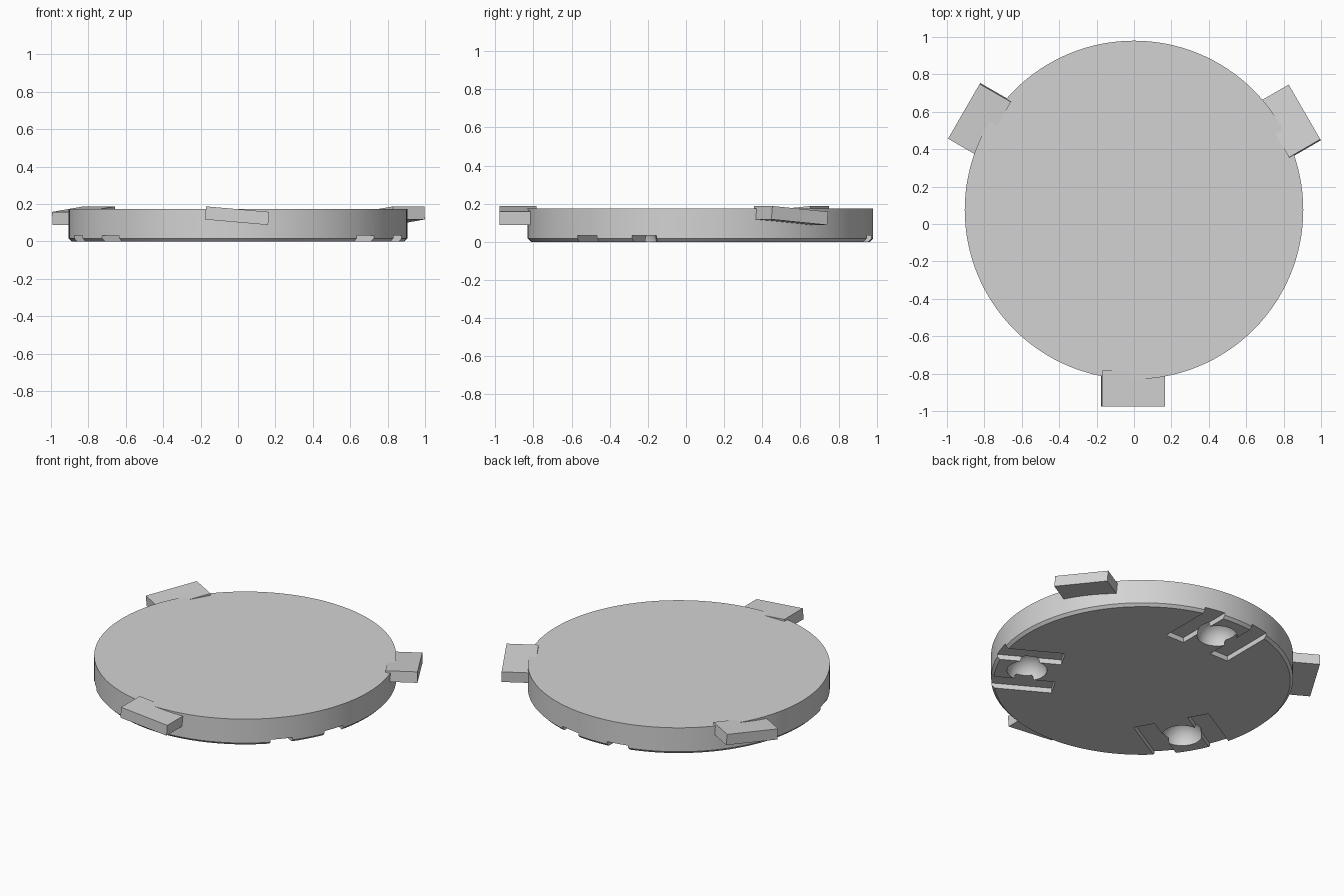
import bpy, bmesh
from math import radians
from mathutils import Matrix, Vector

old = bpy.data.objects.get("Cube")
if old:
    bpy.data.objects.remove(old, do_unlink=True)

CENTRE = Vector((0, 0.075, 0))
RADIUS, HEIGHT = 0.905, 0.175

grey = bpy.data.materials.new("plain_grey")
grey.use_nodes = True
colour = (0.65, 0.65, 0.65, 1)
grey.diffuse_color = colour
grey.node_tree.nodes["Principled BSDF"].inputs["Base Color"].default_value = colour


def make_object(name, bm):
    mesh = bpy.data.meshes.new(name)
    bm.to_mesh(mesh)
    bm.free()
    mesh.materials.append(grey)
    obj = bpy.data.objects.new(name, mesh)
    bpy.context.collection.objects.link(obj)
    return obj


def around(angle):
    """Frame on the disc with local x pointing outward at the angle."""
    return Matrix.Translation(CENTRE) @ Matrix.Rotation(radians(angle), 4, "Z")


def box(name, centre, size, frame, tilt=0):
    bm = bmesh.new()
    turn = Matrix.Rotation(radians(tilt), 4, "X")
    place = frame @ Matrix.Translation(centre) @ turn @ Matrix.Diagonal((*size, 1))
    bmesh.ops.create_cube(bm, size=1, matrix=place)
    return make_object(name, bm)


# Round plate with a chamfered lower rim
bm = bmesh.new()
bmesh.ops.create_cone(bm, cap_ends=True, segments=128, radius1=RADIUS, radius2=RADIUS,
                      depth=HEIGHT, matrix=Matrix.Translation(CENTRE + Vector((0, 0, HEIGHT / 2))))
rim = [e for e in bm.edges if all(v.co.z < 0.01 for v in e.verts)]
bmesh.ops.bevel(bm, geom=rim, offset=0.017, segments=1, affect="EDGES")
plate = make_object("round_plate", bm)

# Underside pockets: a pair of slots open at the rim, with a round dimple between
cutters = []
for angle in (90, 210, 330):
    frame = around(angle)
    for side in (-1, 1):
        cutters.append(box("slot_cutter", (0.755, side * 0.172, -0.009),
                           (0.49, 0.134, 0.084), frame))
    bm = bmesh.new()
    bmesh.ops.create_uvsphere(bm, u_segments=40, v_segments=24, radius=0.12,
                              matrix=frame @ Matrix.Translation((0.7, 0, 0.001)))
    cutters.append(make_object("dimple_cutter", bm))

bpy.context.view_layer.objects.active = plate
for cutter in cutters:
    cutter.hide_render = True
    cut = plate.modifiers.new("pocket", "BOOLEAN")
    cut.operation, cut.solver, cut.object = "DIFFERENCE", "EXACT", cutter
    bpy.ops.object.modifier_apply(modifier=cut.name)
for cutter in cutters:
    bpy.data.objects.remove(cutter, do_unlink=True)

bpy.ops.object.select_all(action="DESELECT")
plate.select_set(True)
bpy.ops.object.shade_smooth_by_angle(angle=radians(30))

# Three sloping locking tabs on the rim
for name, angle in (("front_tab", 270), ("back_left_tab", 30), ("back_right_tab", 150)):
    box(name, (0.955, -0.005, 0.138), (0.193, 0.339, 0.07), around(angle), tilt=-5)
